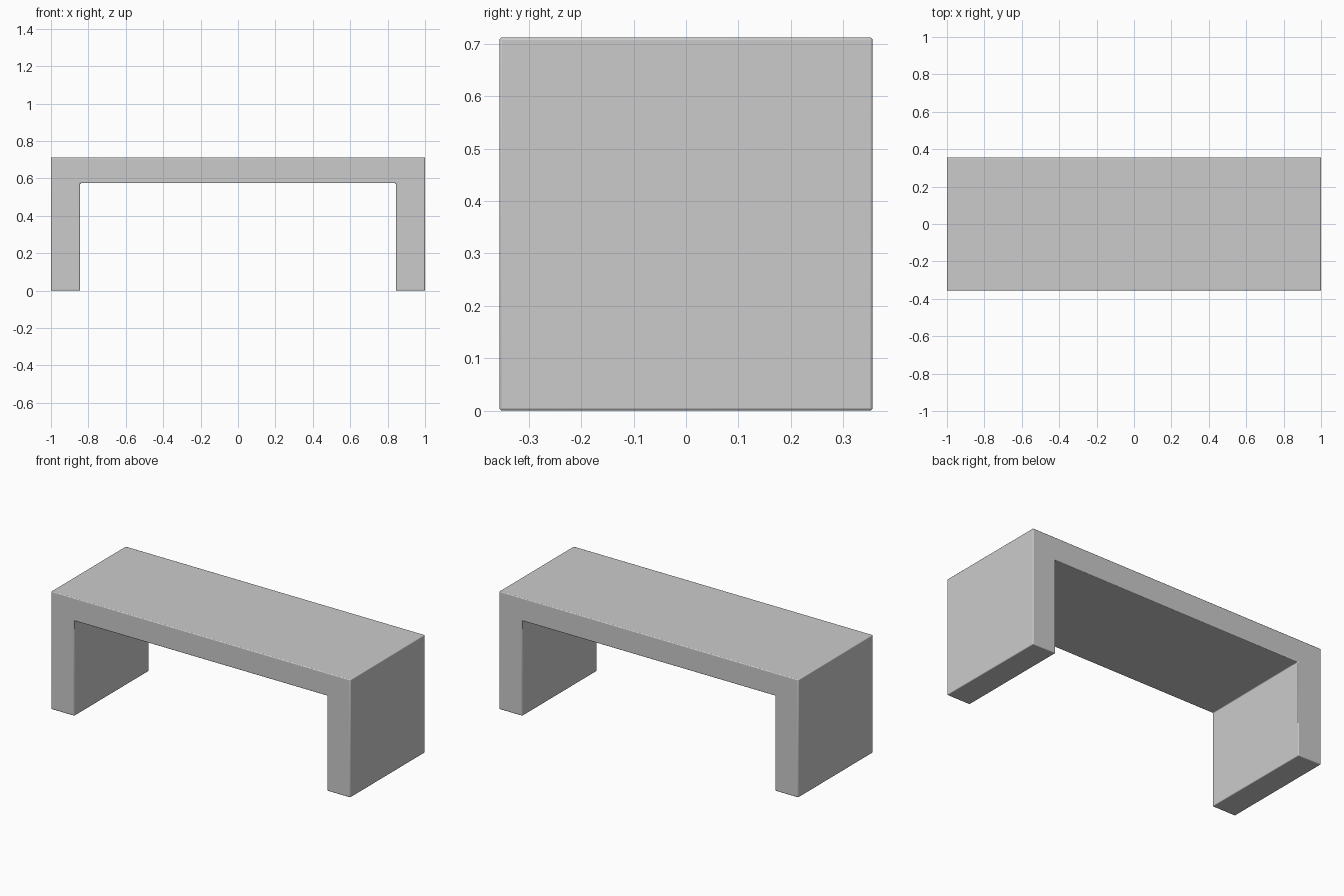
import bpy
import bmesh

if "Cube" in bpy.data.objects:
    bpy.data.objects.remove(bpy.data.objects["Cube"])

HALF_W, HALF_D, HEIGHT = 1.0, 0.356, 0.712
INNER_X, UNDERSIDE = 0.844, 0.574

# U-shaped bench profile: right half, then mirrored for the left
half = [(INNER_X, UNDERSIDE), (INNER_X, 0), (HALF_W, 0), (HALF_W, HEIGHT)]
profile = half + [(-x, z) for x, z in reversed(half)]

# Extrude the profile from front to back
bm = bmesh.new()
front = bm.faces.new([bm.verts.new((x, -HALF_D, z)) for x, z in profile])
extruded = bmesh.ops.extrude_face_region(bm, geom=[front])
back_verts = [g for g in extruded["geom"] if isinstance(g, bmesh.types.BMVert)]
bmesh.ops.translate(bm, verts=back_verts, vec=(0, 2 * HALF_D, 0))
bmesh.ops.recalc_face_normals(bm, faces=bm.faces)

mesh = bpy.data.meshes.new("bench")
bm.to_mesh(mesh)
bm.free()
bench = bpy.data.objects.new("bench", mesh)
bpy.context.collection.objects.link(bench)

# Slightly eased edges
bevel = bench.modifiers.new("eased_edges", "BEVEL")
bevel.width = 0.005
bevel.segments = 3
bevel.limit_method = "ANGLE"

bpy.context.view_layer.objects.active = bench
bench.select_set(True)
bpy.ops.object.shade_smooth_by_angle()
